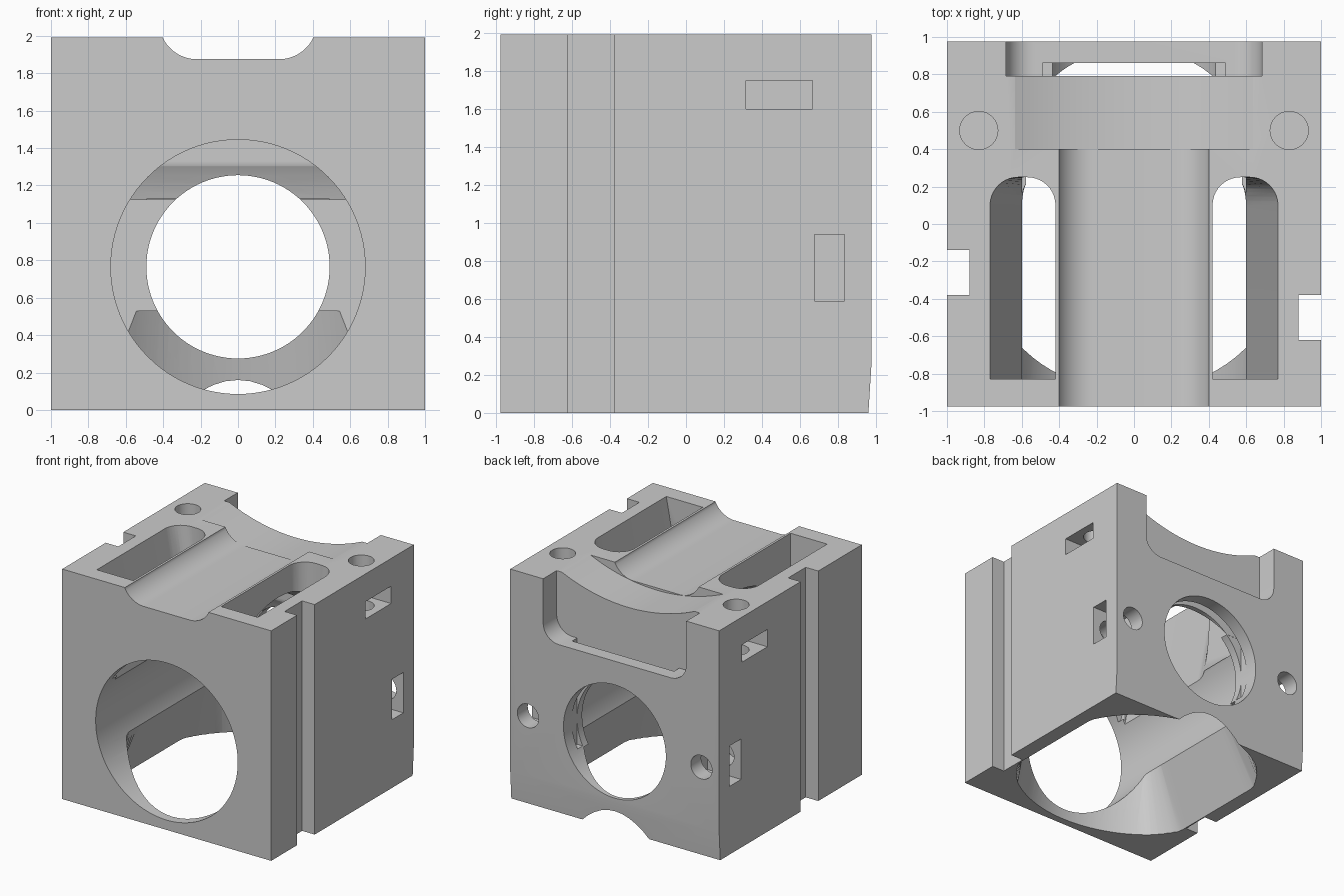
import bpy, bmesh, math
from mathutils import Vector

if "Cube" in bpy.data.objects:
    bpy.data.objects.remove(bpy.data.objects["Cube"])

TOP, BACK = 1.99, 0.975


def make_object(name, bm):
    bmesh.ops.recalc_face_normals(bm, faces=bm.faces)
    me = bpy.data.meshes.new(name)
    bm.to_mesh(me)
    bm.free()
    ob = bpy.data.objects.new(name, me)
    bpy.context.collection.objects.link(ob)
    return ob


def loft(name, ring_a, ring_b):
    """Solid between two rings with the same number of points."""
    bm = bmesh.new()
    a = [bm.verts.new(p) for p in ring_a]
    b = [bm.verts.new(p) for p in ring_b]
    n = len(a)
    for i in range(n):
        j = (i + 1) % n
        bm.faces.new((a[i], a[j], b[j], b[i]))
    bm.faces.new(a[::-1])
    bm.faces.new(b)
    return make_object(name, bm)


def prism(name, pts, axis, lo, hi):
    """Extrude a 2D outline along x, y or z."""
    put = {'x': lambda p, t: Vector((t, p[0], p[1])),
           'y': lambda p, t: Vector((p[0], t, p[1])),
           'z': lambda p, t: Vector((p[0], p[1], t))}[axis]
    return loft(name, [put(p, lo) for p in pts], [put(p, hi) for p in pts])


def arc(cx, cy, r, a0, a1, n):
    return [(cx + r * math.cos(math.radians(a0 + (a1 - a0) * i / n)),
             cy + r * math.sin(math.radians(a0 + (a1 - a0) * i / n))) for i in range(n + 1)]


def circle(cx, cy, r, n=64):
    return arc(cx, cy, r, 0, 360, n)[:-1]


def rect(x0, x1, y0, y1):
    return [(x0, y0), (x1, y0), (x1, y1), (x0, y1)]


# Main block, with the slightly sloped foot of its back face
body = prism("cube_housing", [(-BACK, 0), (BACK - 0.015, 0), (BACK, 0.24),
                              (BACK, TOP), (-BACK, TOP)], 'x', -1, 1)
cutters = []


def cut(ob):
    ob.hide_render = True
    cutters.append(ob)


# Front bore, and the narrower port through the back wall
cut(prism("front_bore", circle(0, 0.765, 0.68, 96), 'y', -1.2, 0.72))
cut(prism("back_port", circle(0, 0.765, 0.49, 96), 'y', 0.5, 1.2))

# Rounded chamber above the bore, reached by the top windows
cut(prism("inner_chamber", arc(-0.05, 0.9, 0.87, 15, 165, 48), 'x', -0.6, 0.6))


# Flared opening in the underside, narrowing to the bore width
def flare_ring(z):
    half = 0.87 - 0.44 * z
    ring = []
    for x, y in circle(0, 0, 1, 96):
        x *= 1.03 - 0.15 * z
        y *= (1.01 - 0.25 * z) if y > 0 else (0.91 - 0.15 * z)
        ring.append(Vector((max(-half, min(half, x)), y, z)))
    return ring


cut(loft("bottom_flare", flare_ring(-0.1), flare_ring(0.53)))

# Channel along the top with curved flanks
right_flank = arc(0.22, 1.875 + 0.202, 0.202, -90, -27, 12)
flanks = right_flank + [(0.4, 2.2), (-0.4, 2.2)] + [(-x, z) for x, z in right_flank[::-1]]
cut(prism("top_channel", flanks, 'y', -1.2, 0.45))

# Round saddle across the top
drop, half = 0.135, 0.635
rad = (half ** 2 + drop ** 2) / (2 * drop)
cut(prism("top_saddle", circle(0, TOP - drop + rad, rad, 240), 'y', 0.4, 0.85))

# Back pocket with round lower corners, and the slit in its floor
pocket = (arc(0.685 - 0.15, 1.46 + 0.15, 0.15, -90, 0, 10) + [(0.685, 2.2), (-0.685, 2.2)]
          + arc(-0.685 + 0.15, 1.46 + 0.15, 0.15, 180, 270, 10))
cut(prism("back_pocket", pocket, 'y', 0.79, 1.2))
cut(prism("filter_slit", rect(-0.488, 0.488, 0.79, 0.86), 'z', 0.54, 1.6))


# Outline of a top window at one height: its outer wall leans inward going down
def window_ring(z, s):
    w = 0.35 - 0.189 * (TOP - z)
    pts = ([(0.42, -0.83), (0.77, -0.83)] + arc(0.62, 0.10, 0.15, 0, 90, 10)
           + arc(0.57, 0.10, 0.15, 90, 180, 10))
    return [Vector((s * (0.42 + (x - 0.42) * w / 0.35), y, z)) for x, y in pts]


for s, side in ((1, "right"), (-1, "left")):
    cut(loft(side + "_top_window", window_ring(0.9, s), window_ring(2.1, s)))
    # Grooves down the sides, offset from each other
    y0 = -0.62 if s > 0 else -0.38
    cut(prism(side + "_side_groove", rect(*sorted((s * 0.88, s * 1.2)), y0, y0 + 0.24),
              'z', -0.2, 2.2))
    # Nut traps opening on the sides
    span = sorted((s * 0.68, s * 1.2))
    cut(prism(side + "_upper_trap", rect(0.315, 0.665, 1.60, 1.75), 'x', *span))
    cut(prism(side + "_lower_trap", rect(0.675, 0.833, 0.59, 0.94), 'x', *span))
    # Screw holes from the top and from the back
    cut(prism(side + "_top_screw_hole", circle(s * 0.83, 0.5, 0.102, 32), 'z', 1.4, 2.2))
    cut(prism(side + "_back_screw_hole", circle(s * 0.83, 0.765, 0.102, 32), 'y', 0.5, 1.2))

# Carve the block
for c in cutters:
    m = body.modifiers.new(c.name, 'BOOLEAN')
    m.operation = 'DIFFERENCE'
    m.solver = 'EXACT'
    m.object = c
bpy.context.view_layer.update()
carved = bpy.data.meshes.new_from_object(
    body.evaluated_get(bpy.context.evaluated_depsgraph_get()))
body.modifiers.clear()
body.data = carved
for c in cutters:
    bpy.data.objects.remove(c, do_unlink=True)

# Single plain grey finish
grey = bpy.data.materials.new("plain_grey")
grey.diffuse_color = (0.6, 0.6, 0.6, 1)
grey.use_nodes = True
grey.node_tree.nodes["Principled BSDF"].inputs["Base Color"].default_value = grey.diffuse_color
body.data.materials.clear()
body.data.materials.append(grey)
bpy.context.view_layer.objects.active = body
body.select_set(True)
bpy.ops.object.shade_smooth_by_angle(angle=math.radians(30))
